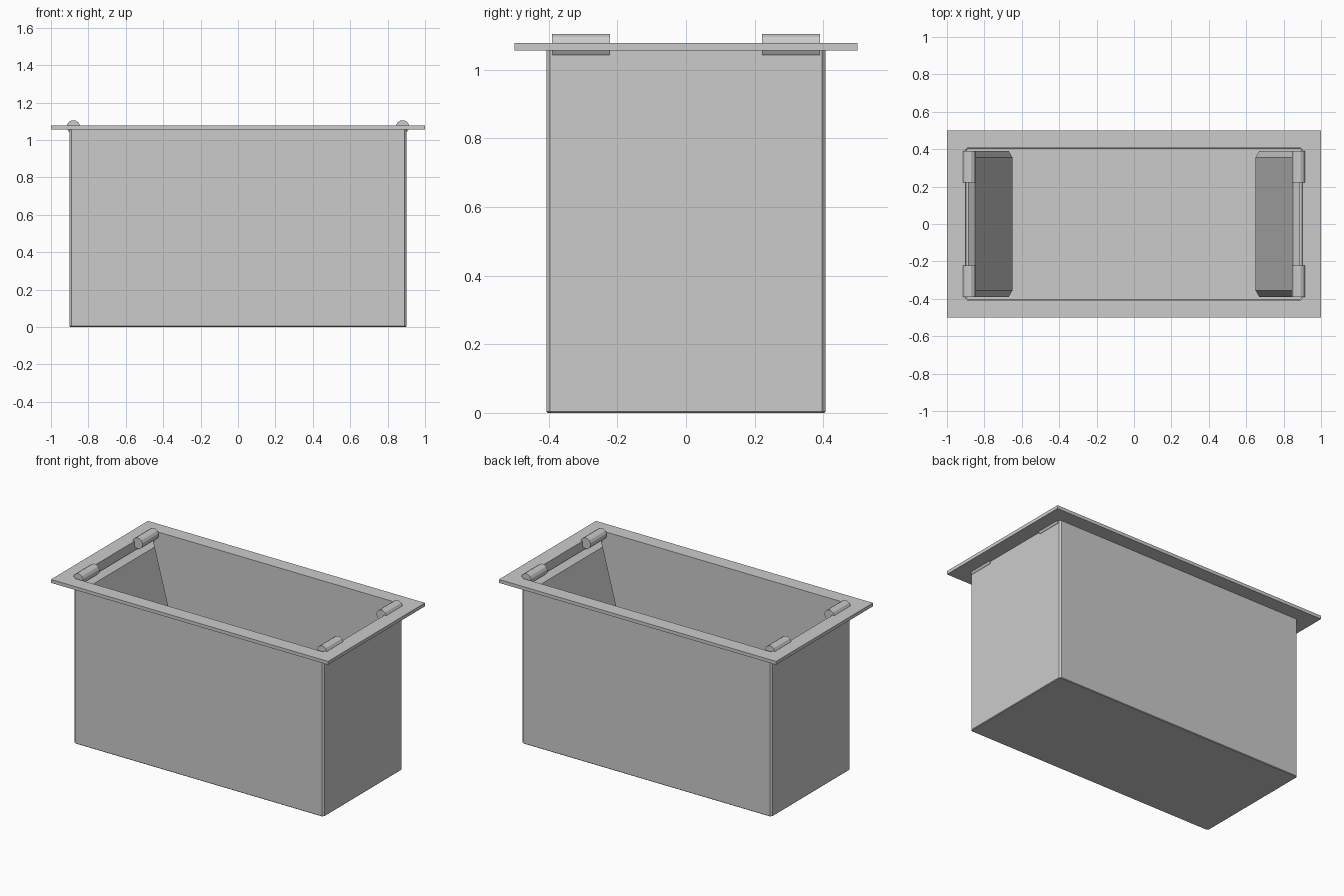
import bpy, bmesh
from math import sin, cos, pi, radians

if "Cube" in bpy.data.objects:
    bpy.data.objects.remove(bpy.data.objects["Cube"])

def make(name, verts, faces):
    me = bpy.data.meshes.new(name)
    me.from_pydata(verts, [], faces)
    bm = bmesh.new()
    bm.from_mesh(me)
    bmesh.ops.recalc_face_normals(bm, faces=bm.faces)
    bm.to_mesh(me)
    bm.free()
    ob = bpy.data.objects.new(name, me)
    bpy.context.collection.objects.link(ob)
    return ob

def outline(hx, hy, c):
    """Rectangle with small chamfered corners, counter-clockwise, 8 points."""
    return [(hx, -hy + c), (hx, hy - c), (hx - c, hy), (-hx + c, hy),
            (-hx, hy - c), (-hx, -hy + c), (-hx + c, -hy), (hx - c, -hy)]

def strip(a, b, n):
    """Quads joining two rings of n vertices that start at a and b."""
    return [(a + i, a + (i + 1) % n, b + (i + 1) % n, b + i) for i in range(n)]

HX, HY, R0, R1 = 0.902, 0.407, 1.056, 1.078

# bin body: open shell with a slightly chamfered base
body = [(x, y, z) for hx, hy, z in ((HX - .004, HY - .004, 0), (HX, HY, .004), (HX, HY, R0))
        for x, y in outline(hx, hy, .011)]
ob = make("bin_body", body, [tuple(range(8))] + strip(0, 8, 8) + strip(8, 16, 8))

# flat rim plate with an opening that matches the body
rings = [(1, .5, 0, R0), (1, .5, 0, R1), (HX, HY, .011, R1), (HX, HY, .011, R0)]
verts = [(x, y, z) for hx, hy, c, z in rings for x, y in outline(hx, hy, c)]
faces = sum((strip(8 * i, 8 * ((i + 1) % 4), 8) for i in range(4)), [])
rim = make("rim", verts, faces)
bm = bmesh.new()
bm.from_mesh(rim.data)
bmesh.ops.remove_doubles(bm, verts=bm.verts, dist=1e-5)
bmesh.ops.recalc_face_normals(bm, faces=bm.faces)
bm.to_mesh(rim.data)
bm.free()

# inner flaps: bevelled panels hanging inward at 15 degrees
def flap(name, s):
    a, length, t, b = radians(15), .84, .03, .035
    def pt(d, n, y):
        return (s * (.887 - d * sin(a) - n * cos(a)), y, 1.03 - d * cos(a) + n * sin(a))
    back = [pt(d, 0, y) for d, y in ((0, -.39), (length, -.39), (length, .39), (0, .39))]
    front = [pt(d, t, y) for d, y in ((b, -.39 + b), (length - b, -.39 + b),
                                      (length - b, .39 - b), (b, .39 - b))]
    make(name, back + front, [(0, 1, 2, 3), (4, 5, 6, 7)] + strip(0, 4, 4))

# hinge barrels: low-poly cylinders lying along y
def hinge(name, cx, y0, y1, n=12, r=.036):
    ang = [pi / n + 2 * pi * i / n for i in range(n)]
    verts = [(cx + r * cos(a), y, 1.07 + r * sin(a)) for y in (y0, y1) for a in ang]
    make(name, verts, [tuple(range(n)), tuple(range(n, 2 * n))] + strip(0, n, n))

for side, s in (("left", -1), ("right", 1)):
    flap(side + "_flap", s)
    hinge(side + "_front_hinge", s * .88, -.39, -.222)
    hinge(side + "_back_hinge", s * .88, .222, .39)
